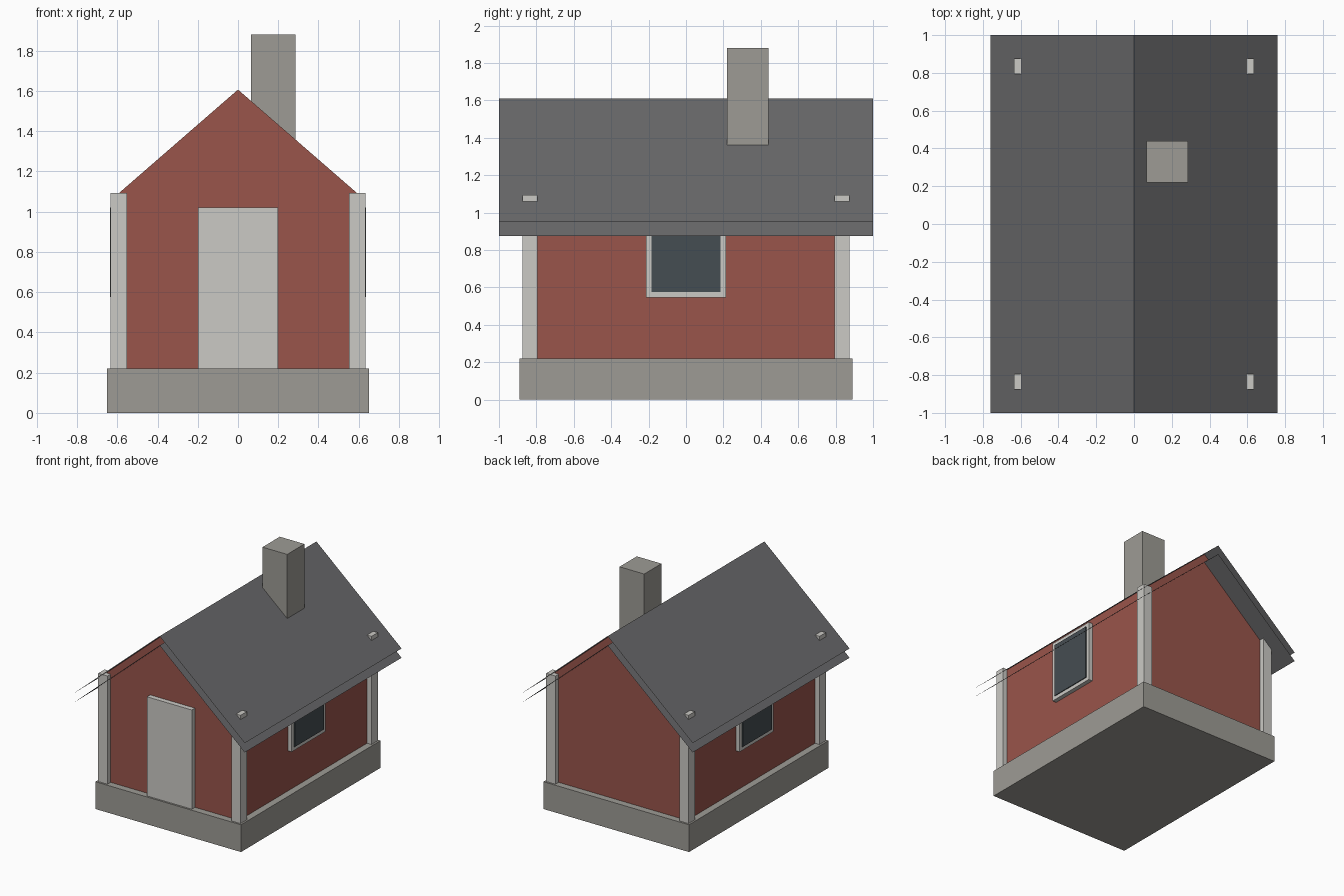
import bpy, bmesh

if "Cube" in bpy.data.objects:
    bpy.data.objects.remove(bpy.data.objects["Cube"])


def material(name, rgb):
    m = bpy.data.materials.new(name)
    m.diffuse_color = (*rgb, 1)
    m.use_nodes = True
    m.node_tree.nodes["Principled BSDF"].inputs["Base Color"].default_value = m.diffuse_color
    return m


RED = material("red_wall", (0.32, 0.09, 0.07))
ROOF = material("dark_roof", (0.14, 0.14, 0.145))
TRIM = material("pale_trim", (0.60, 0.59, 0.56))
STONE = material("grey_stone", (0.34, 0.33, 0.30))
GLASS = material("dark_glass", (0.06, 0.075, 0.085))


def add_object(name, bm, mat):
    me = bpy.data.meshes.new(name)
    bm.to_mesh(me)
    bm.free()
    me.materials.append(mat)
    ob = bpy.data.objects.new(name, me)
    bpy.context.collection.objects.link(ob)
    return ob


def box(name, x, y, z, mat):
    """Box from (min, max) ranges."""
    bm = bmesh.new()
    bmesh.ops.create_cube(bm, size=1)
    for v in bm.verts:
        for i, (lo, hi) in enumerate((x, y, z)):
            v.co[i] = hi if v.co[i] > 0 else lo
    return add_object(name, bm, mat)


def mirrored_box(name, s, x, y, z, mat):
    """Box on the side given by sign s of x."""
    return box(name, sorted((s * x[0], s * x[1])), y, z, mat)


WX, WY, EAVE, RIDGE = 0.595, 0.835, 1.09, 1.61

# stone base
box("base", (-0.65, 0.65), (-0.89, 0.89), (0, 0.22), STONE)

# walls with gable ends, one extruded profile
bm = bmesh.new()
profile = [(-WX, 0.22), (WX, 0.22), (WX, EAVE), (0, RIDGE - 0.003), (-WX, EAVE)]
face = bm.faces.new([bm.verts.new((x, -WY, z)) for x, z in profile])
ext = bmesh.ops.extrude_face_region(bm, geom=[face], use_keep_orig=True)
bmesh.ops.translate(bm, vec=(0, 2 * WY, 0),
                    verts=[g for g in ext["geom"] if isinstance(g, bmesh.types.BMVert)])
bmesh.ops.recalc_face_normals(bm, faces=bm.faces)
add_object("walls", bm, RED)

# roof: two thin parallel sheets, open at the ends and eaves
for name, drop, flip in (("roof_upper", 0, False), ("roof_lower", 0.075, True)):
    bm = bmesh.new()
    rows = [[bm.verts.new((x, y, z - drop)) for y in (-1, 1)]
            for x, z in ((-0.76, 0.95), (0, RIDGE), (0.76, 0.95))]
    for a, b in zip(rows, rows[1:]):
        bm.faces.new((a[0], b[0], b[1], a[1]))
    if flip:
        bmesh.ops.reverse_faces(bm, faces=bm.faces)
    add_object(name, bm, ROOF)

# chimney, passing through the right slope
box("chimney", (0.065, 0.285), (0.22, 0.44), (1.26, 1.88), STONE)

# front door
box("door", (-0.2, 0.2), (-0.875, -0.825), (0.22, 1.02), TRIM)

# corner posts and side windows
for s, side in ((-1, "left"), (1, "right")):
    for t, end in ((-1, "front"), (1, "back")):
        mirrored_box(f"corner_post_{end}_{side}", s, (0.553, 0.635),
                     sorted((t * 0.795, t * 0.875)), (0.22, 1.093), TRIM)
    mirrored_box(f"window_frame_{side}", s, (0.575, 0.63), (-0.215, 0.215), (0.545, 1.05), TRIM)
    mirrored_box(f"window_glass_{side}", s, (0.6, 0.637), (-0.185, 0.185), (0.575, 1.02), GLASS)
